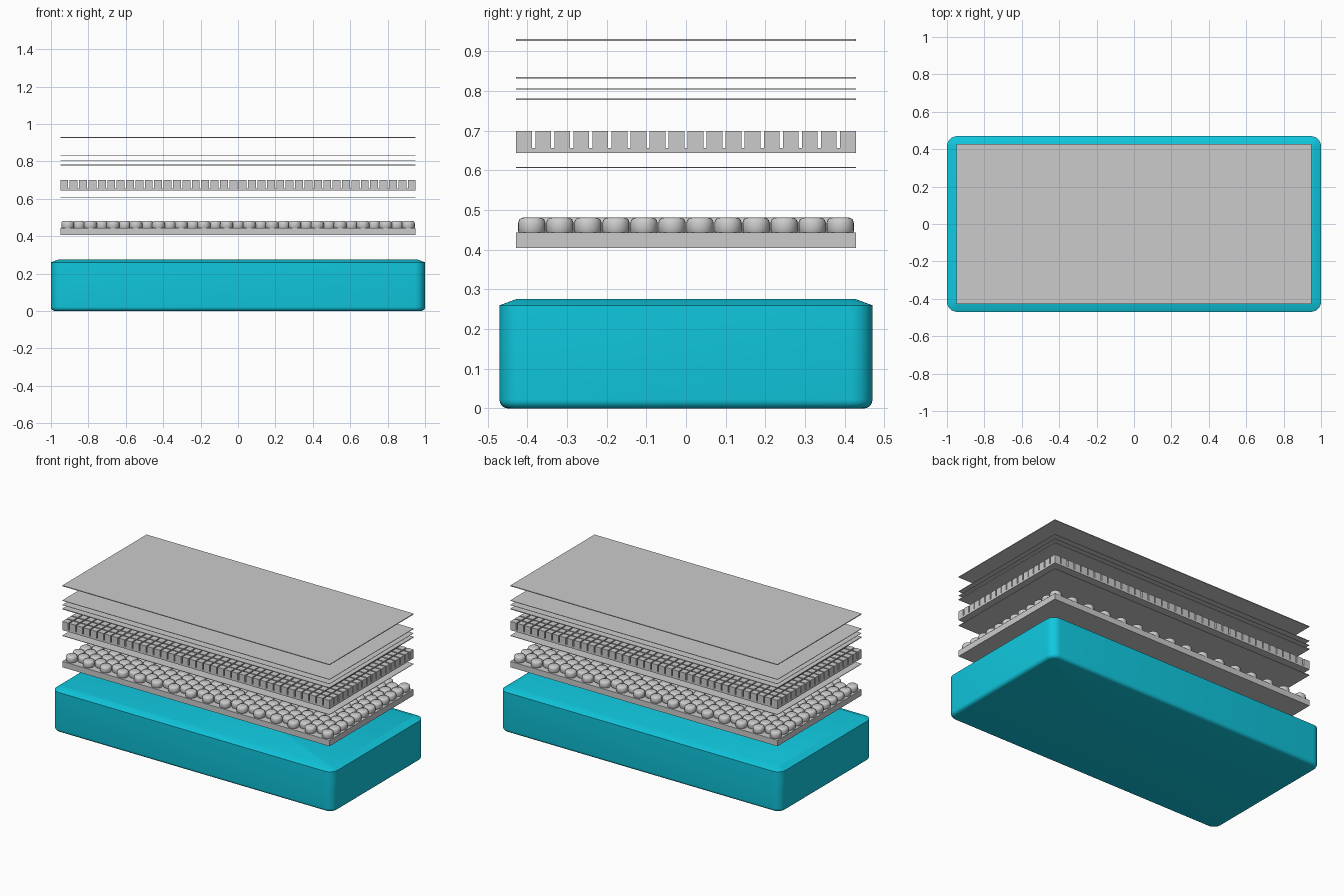
import bpy, bmesh, math
from mathutils import Matrix

if "Cube" in bpy.data.objects:
    bpy.data.objects.remove(bpy.data.objects["Cube"])

HX, HY = 0.95, 0.428          # half size of every inner layer


def finish(bm, name, smooth=None):
    bmesh.ops.recalc_face_normals(bm, faces=bm.faces)
    mesh = bpy.data.meshes.new(name)
    bm.to_mesh(mesh)
    bm.free()
    ob = bpy.data.objects.new(name, mesh)
    bpy.context.collection.objects.link(ob)
    if smooth:
        bpy.ops.object.select_all(action='DESELECT')
        ob.select_set(True)
        bpy.context.view_layer.objects.active = ob
        bpy.ops.object.shade_smooth_by_angle(angle=math.radians(smooth))
    return ob


def add_box(bm, x0, x1, y0, y1, z0, z1):
    m = Matrix.Translation(((x0 + x1) / 2, (y0 + y1) / 2, (z0 + z1) / 2))
    bmesh.ops.create_cube(bm, size=1, matrix=m @ Matrix.Diagonal((x1 - x0, y1 - y0, z1 - z0, 1)))


def sheet(name, z0, z1):
    bm = bmesh.new()
    add_box(bm, -HX, HX, -HY, HY, z0, z1)
    return finish(bm, name)


def loft(bm, rings):
    """Join closed rings of points into a capped solid."""
    vs = [[bm.verts.new(p) for p in r] for r in rings]
    n = len(vs[0])
    for a, b in zip(vs, vs[1:]):
        for i in range(n):
            j = (i + 1) % n
            bm.faces.new((a[i], a[j], b[j], b[i]))
    bm.faces.new(vs[0][::-1])
    bm.faces.new(vs[-1])


def rounded_rect(hx, hy, r, z, seg=6):
    pts = []
    for k, (sx, sy) in enumerate(((1, 1), (-1, 1), (-1, -1), (1, -1))):
        for i in range(seg + 1):
            a = math.pi / 2 * (k + i / seg)
            pts.append((sx * (hx - r) + r * math.cos(a), sy * (hy - r) + r * math.sin(a), z))
    return pts


# Cover: rounded body with a sloped rim at the top
R = 0.022
profile = [(R * (1 - math.sin(a)), R * (1 - math.cos(a)))
           for a in (math.pi / 2 * i / 5 for i in range(6))]
profile += [(0, 0.26), (0.043, 0.276)]
bm = bmesh.new()
loft(bm, [rounded_rect(1 - d, 0.47 - d, max(0.055 - d, 0.008), z) for d, z in profile])
cover = finish(bm, "mattress_cover", 35)
mat = bpy.data.materials.new("cyan_fabric")
mat.diffuse_color = (0.005, 0.58, 0.74, 1)
mat.use_nodes = True
mat.node_tree.nodes["Principled BSDF"].inputs["Base Color"].default_value = mat.diffuse_color
cover.data.materials.append(mat)

# Base foam under the springs
sheet("base_foam", 0.405, 0.443)

# Pocket springs in staggered columns
SR, PITCH, COLS, ROWS = 0.0345, 0.0707, 31, 12
spring = [(SR - 0.003, 0.442), (SR, 0.447), (SR, 0.468), (SR - 0.003, 0.476),
          (SR - 0.008, 0.480), (SR - 0.014, 0.4815)]
bm = bmesh.new()
for c in range(COLS):
    x = (c - (COLS - 1) / 2) * (2 * (HX - SR - 0.005) / (COLS - 1))
    rows = ROWS - c % 2
    for k in range(rows):
        y = (k - (rows - 1) / 2) * PITCH
        loft(bm, [[(x + r * math.cos(math.tau * i / 20), y + r * math.sin(math.tau * i / 20), z)
                   for i in range(20)] for r, z in spring])
finish(bm, "pocket_springs", 50)

# Thin sheet above the springs
sheet("spring_cover_sheet", 0.606, 0.609)

# Profiled foam: slab with a grid of blocks separated by slots
bm = bmesh.new()
add_box(bm, -HX, HX, -HY, HY, 0.644, 0.656)
NX, NY, GAP = 38, 18, 0.008
bx = (2 * HX + GAP) / NX
by = (2 * HY + GAP) / NY
for i in range(NX):
    for j in range(NY):
        x, y = -HX + i * bx, -HY + j * by
        add_box(bm, x, x + bx - GAP, y, y + by - GAP, 0.655, 0.70)
finish(bm, "profiled_foam")

# Upper comfort sheets
sheet("comfort_sheet", 0.777, 0.782)
sheet("lower_lining", 0.804, 0.806)
sheet("upper_lining", 0.832, 0.835)
sheet("top_sheet", 0.926, 0.931)
